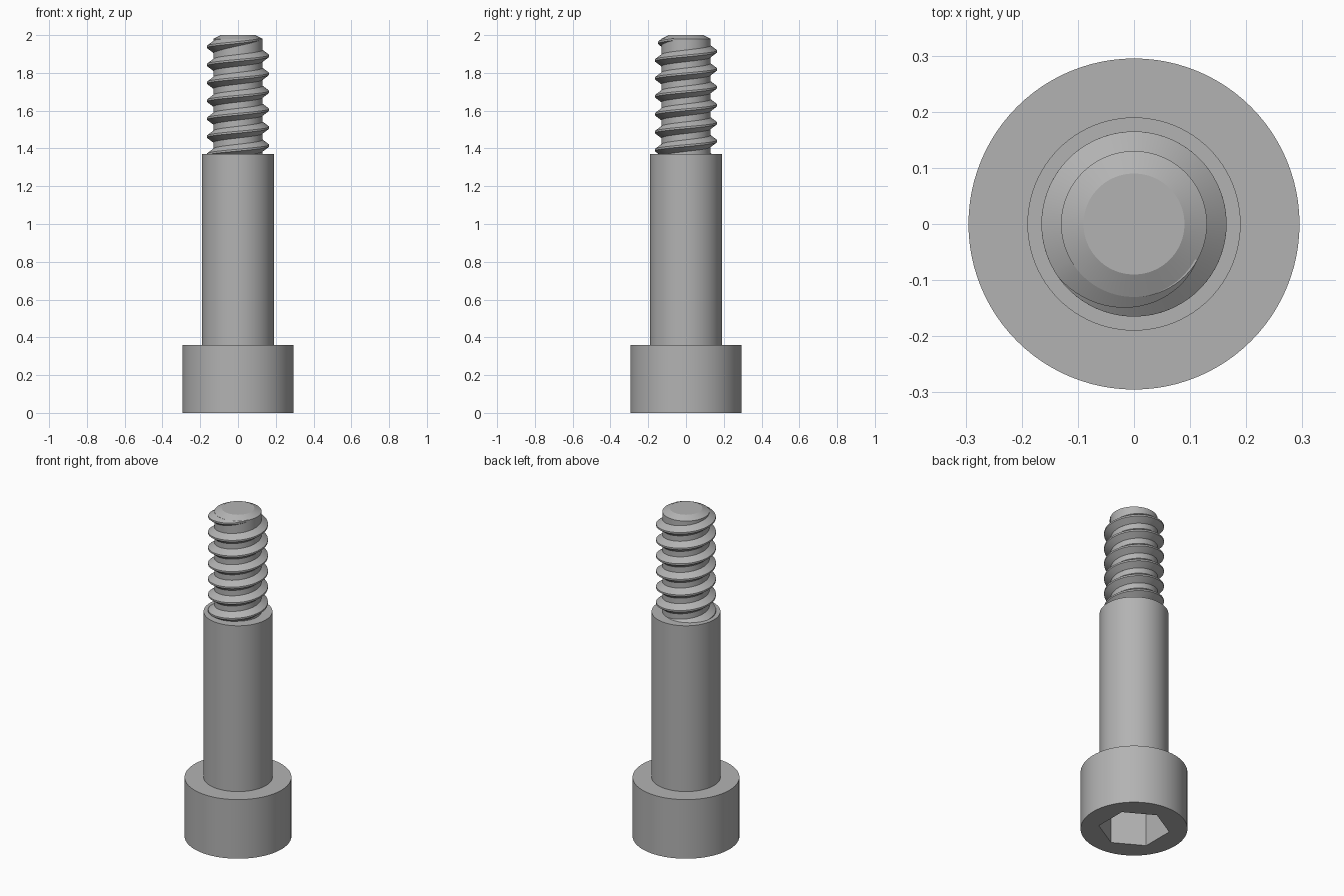
import bpy, bmesh, math

cube = bpy.data.objects.get("Cube")
if cube:
    bpy.data.objects.remove(cube, do_unlink=True)

SEG = 96
HEAD_R, HEAD_TOP = 0.295, 0.36
SHANK_R, SHANK_TOP = 0.19, 1.37
CORE_R, CREST_R, PITCH = 0.13, 0.165, 0.095

steel = bpy.data.materials.new("grey steel")
steel.use_nodes = True
steel.diffuse_color = (0.45, 0.45, 0.45, 1)
steel.node_tree.nodes["Principled BSDF"].inputs["Base Color"].default_value = (0.45, 0.45, 0.45, 1)


def finish(name, bm):
    bmesh.ops.recalc_face_normals(bm, faces=bm.faces)
    mesh = bpy.data.meshes.new(name)
    bm.to_mesh(mesh)
    bm.free()
    mesh.materials.append(steel)
    obj = bpy.data.objects.new(name, mesh)
    bpy.context.collection.objects.link(obj)
    bpy.ops.object.select_all(action='DESELECT')
    obj.select_set(True)
    bpy.context.view_layer.objects.active = obj
    bpy.ops.object.shade_smooth_by_angle(angle=math.radians(20))
    return obj


def ring(bm, radius, z, count=SEG, start=0.0):
    step = 2 * math.pi / count
    return [bm.verts.new((radius * math.cos(start + i * step),
                          radius * math.sin(start + i * step), z)) for i in range(count)]


def bridge(bm, a, b):
    for i in range(len(a)):
        j = (i + 1) % len(a)
        bm.faces.new((a[i], a[j], b[j], b[i]))


# Head, shoulder, core and chamfered tip as one turned profile
bm = bmesh.new()
profile = [(HEAD_R, 0), (HEAD_R, HEAD_TOP), (SHANK_R, HEAD_TOP), (SHANK_R, SHANK_TOP),
           (CORE_R, SHANK_TOP), (CORE_R, 1.98), (0.09, 2.0)]
rings = [ring(bm, r, z) for r, z in profile]
for lower, upper in zip(rings, rings[1:]):
    bridge(bm, lower, upper)
bm.faces.new(rings[-1])

# Hexagonal socket in the head, joined to the rim sector by sector
rim, per = rings[0], SEG // 6
mouth = ring(bm, 0.197, 0, 6, math.pi / 6)
floor = ring(bm, 0.197, 0.22, 6, math.pi / 6)
for k in range(6):
    first = SEG // 12 + k * per
    arc = [rim[(first + i) % SEG] for i in range(per + 1)]
    bm.faces.new(arc + [mouth[(k + 1) % 6], mouth[k]])
bridge(bm, mouth, floor)
bm.faces.new(floor)
finish("screw_body", bm)

# Right-handed thread ridge, sunk into the shoulder below and fading out at the top
bm = bmesh.new()
top_turn, fade_start, turn_steps = 330 / 360, 215 / 360, 72
first_turn = -5.8
steps = round((top_turn - first_turn) * turn_steps)
ROOT_HALF, CREST_HALF, SINK = 0.031, 0.005, 0.008
previous = None
for i in range(steps + 1):
    turn = first_turn + (top_turn - first_turn) * i / steps
    angle = turn * 2 * math.pi
    z = 1.89 + PITCH * turn
    fade = min(1, (top_turn - turn) / (top_turn - fade_start))
    crest = CORE_R + (CREST_R - CORE_R) * fade
    root = CREST_HALF + (ROOT_HALF - CREST_HALF) * fade
    section = [(CORE_R - SINK, -root), (CORE_R, -root), (crest, -CREST_HALF),
               (crest, CREST_HALF), (CORE_R, root), (CORE_R - SINK, root)]
    verts = [bm.verts.new((r * math.cos(angle), r * math.sin(angle), z + dz))
             for r, dz in section]
    if previous:
        bridge(bm, previous, verts)
    else:
        bm.faces.new(verts)
    previous = verts
bm.faces.new(previous)
finish("screw_thread", bm)
